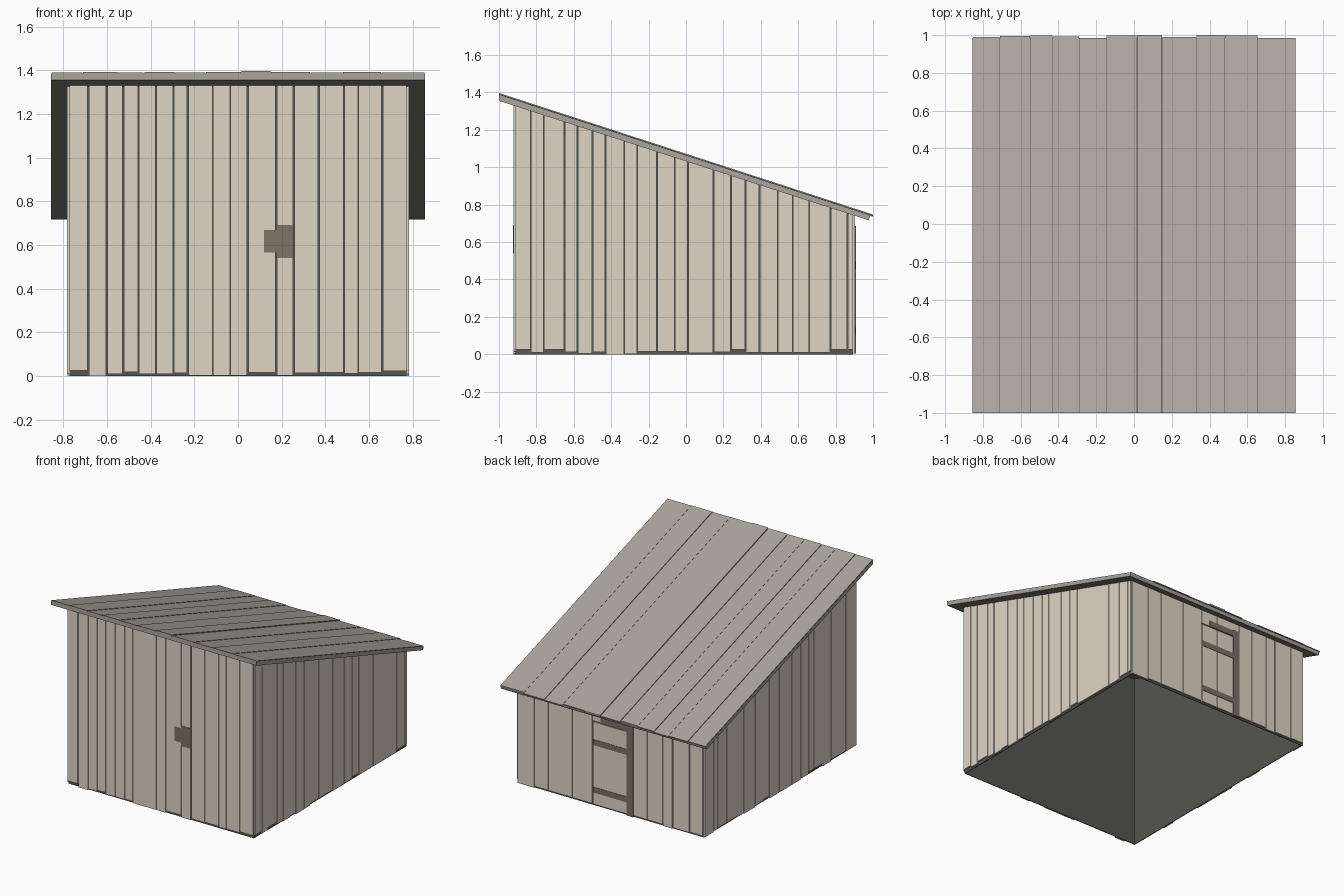
import bpy, bmesh, random
from mathutils import Vector

random.seed(4)
default_cube = bpy.data.objects.get("Cube")
if default_cube:
    bpy.data.objects.remove(default_cube, do_unlink=True)


def make_material(name, colour):
    material = bpy.data.materials.new(name)
    material.use_nodes = True
    material.diffuse_color = (*colour, 1)
    shader = material.node_tree.nodes["Principled BSDF"]
    shader.inputs["Base Color"].default_value = (*colour, 1)
    shader.inputs["Roughness"].default_value = 0.9
    return material


pale_wood = make_material("pale wall wood", (0.74, 0.665, 0.56))
grey_wood = make_material("grey roof wood", (0.405, 0.375, 0.335))
brown_wood = make_material("brown trim wood", (0.205, 0.168, 0.132))
dark_lining = make_material("dark lining", (0.092, 0.092, 0.08))
roof_lining = make_material("roof underside", (0.23, 0.22, 0.19))

HALF_X, FRONT_Y, BACK_Y = 0.782, -0.923, 0.904
BOARD, LINING = 0.011, 0.006


def under_roof(y):
    return 1.355 - 0.323 * (y + 1)


def over_roof(y):
    return 1.388 - 0.325 * (y + 1)


# Wall frames: along the wall, outward from its face, and up
def front(u, out, z):
    return Vector((u, FRONT_Y - out, z))


def back(u, out, z):
    return Vector((u, BACK_Y + out, z))


def left(u, out, z):
    return Vector((HALF_X + out, u, z))


def right(u, out, z):
    return Vector((-HALF_X - out, u, z))


def add_block(bm, place, u_range, out_range, bottom, top=None):
    """Box on a wall; with no top given it runs up to the sloping roof."""
    cube = bmesh.ops.create_cube(bm, size=2)
    for vert in cube["verts"]:
        u = u_range[vert.co.x > 0]
        out = out_range[vert.co.y > 0]
        point = place(u, out, bottom)
        if vert.co.z > 0:
            point.z = under_roof(point.y) if top is None else top
        vert.co = point


def finish(name, bm, *materials):
    bmesh.ops.recalc_face_normals(bm, faces=bm.faces)
    mesh = bpy.data.meshes.new(name)
    bm.to_mesh(mesh)
    bm.free()
    for material in materials:
        mesh.materials.append(material)
    obj = bpy.data.objects.new(name, mesh)
    bpy.context.collection.objects.link(obj)
    return obj


def add_plate(name, place, u_range, bottom, top, proud, material):
    bm = bmesh.new()
    add_block(bm, place, u_range, (-BOARD, proud), bottom, top)
    finish(name, bm, material)


def plank_wall(name, place, edges, bottoms=None, thin=(), doorway=None, door_top=0):
    bm = bmesh.new()
    for i, (a, b) in enumerate(zip(edges, edges[1:])):
        low = bottoms[i] if bottoms else random.choice((0.003, 0.01, 0.014, 0.022))
        if doorway and doorway[0] <= a and b <= doorway[1]:
            low = door_top
        gap_a, gap_b = (0.0015 if edge in thin else 0.003 for edge in (a, b))
        if i == 0:
            gap_a = 0
        if i == len(edges) - 2:
            gap_b = 0
        add_block(bm, place, (a + gap_a, b - gap_b), (-BOARD, 0), low)
    finish(name, bm, pale_wood)


# Dark lining behind the planks, open underneath
inner = HALF_X - BOARD
side_start, side_end = FRONT_Y + BOARD, BACK_Y - BOARD
lining = bmesh.new()
for place, span in ((front, (-inner, inner)), (back, (-inner, inner)),
                    (left, (side_start, side_end)), (right, (side_start, side_end))):
    add_block(lining, place, span, (-BOARD - LINING, -BOARD), 0)
finish("inner_lining", lining, dark_lining)

# Plank walls
plank_wall("front_wall", front,
           (-inner, -0.685, -0.6, -0.525, -0.455, -0.375, -0.295, -0.23, -0.115,
            -0.035, 0.045, 0.175, 0.255, 0.37, 0.485, 0.55, 0.66, inner),
           (0.025, 0, 0.01, 0.02, 0.01, 0.01, 0.014, 0.002, 0.003,
            0.003, 0.018, 0.003, 0.015, 0.018, 0.013, 0.016, 0.024),
           thin=(-0.115, -0.035, 0.485, 0.55))
plank_wall("left_wall", left,
           (side_start, -0.83, -0.76, -0.65, -0.58, -0.5, -0.43, -0.33, -0.26,
            -0.155, -0.06, 0.01, 0.147, 0.24, 0.318, 0.393, 0.49, 0.57, 0.66,
            0.772, 0.863, side_end),
           (0.025, 0.01, 0.025, 0.012, 0.005, 0.013, 0, 0.002, 0.015, 0.015, 0.015,
            0.008, 0.013, 0.025, 0.01, 0.01, 0.01, 0.01, 0.01, 0.025, 0.025),
           thin=(-0.83, -0.76, -0.5, -0.33, -0.26, -0.06, 0.147, 0.393, 0.49, 0.57, 0.66))
plank_wall("right_wall", right,
           (side_start, -0.78, -0.61, -0.51, -0.4, -0.343, -0.247, -0.138, 0.006,
            0.127, 0.19, 0.295, 0.43, 0.5, 0.63, 0.74, 0.79, side_end),
           thin=(-0.78, -0.51, -0.247, 0.19, 0.5, 0.74))
DOOR_LOW, DOOR_HIGH, DOOR_TOP = -0.195, 0.146, 0.635
plank_wall("back_wall", back,
           (-inner, -0.663, -0.52, -0.44, -0.31, DOOR_LOW, 0.004, DOOR_HIGH,
            0.313, 0.513, 0.63, inner),
           doorway=(DOOR_LOW, DOOR_HIGH), door_top=DOOR_TOP + 0.003)

# Front latch plates
add_plate("latch_small", front, (0.12, 0.175), 0.565, 0.67, 0.002, brown_wood)
add_plate("latch_large", front, (0.175, 0.257), 0.54, 0.692, 0.003, brown_wood)

# Back door: two planks, two rails, a post and a lintel
add_plate("door_plank_a", back, (-0.14, 0.0025), 0.012, DOOR_TOP - 0.005, 0, pale_wood)
add_plate("door_plank_b", back, (0.0055, 0.14), 0.012, DOOR_TOP - 0.005, 0, pale_wood)
for name, low in (("door_lower_rail", 0.1), ("door_upper_rail", 0.457)):
    add_plate(name, back, (-0.14, 0.14), low, low + 0.042, 0.003, brown_wood)
add_plate("door_post", back, (DOOR_LOW, -0.14), 0.003, 0.685, 0.005, brown_wood)
add_plate("door_lintel", back, (-0.14, 0.075), DOOR_TOP, 0.68, 0.004, brown_wood)

# Sloping roof deck: grey edges, dark top and shaded underside
ROOF_X = 0.855
deck = bmesh.new()
for vert in bmesh.ops.create_cube(deck, size=2)["verts"]:
    x, y, z = vert.co
    if z > 0:
        end = 0.985 if y > 0 else -1
        vert.co = (x * ROOF_X, end, over_roof(end) - 0.002)
    else:
        end = 0.977 if y > 0 else -1
        vert.co = (x * ROOF_X, end, under_roof(end))
roof_deck = finish("roof_deck", deck, grey_wood, dark_lining, roof_lining)
for face in roof_deck.data.polygons:
    if face.normal.z > 0.7:
        face.material_index = 1
    elif face.normal.z < -0.7:
        face.material_index = 2

# Roof planks with uneven lower ends
roof_edges = (-ROOF_X, -0.71, -0.55, -0.43, -0.29, -0.147, 0.015, 0.15, 0.33,
              0.48, 0.655, ROOF_X)
roof_ends = (0.99, 0.995, 0.998, 0.993, 0.985, 0.997, 1, 0.99, 1, 0.998, 0.985)
planks = bmesh.new()
for i, (a, b) in enumerate(zip(roof_edges, roof_edges[1:])):
    lift = 0.009 if i == 6 else 0.002 + 0.002 * (i % 2)
    for vert in bmesh.ops.create_cube(planks, size=2)["verts"]:
        x, y, z = vert.co
        end = roof_ends[i] if y > 0 else -1
        height = over_roof(end) + (lift if z > 0 else -0.003)
        vert.co = (b - 0.0015 if x > 0 else a + 0.0015, end, height)
finish("roof_planks", planks, grey_wood)
